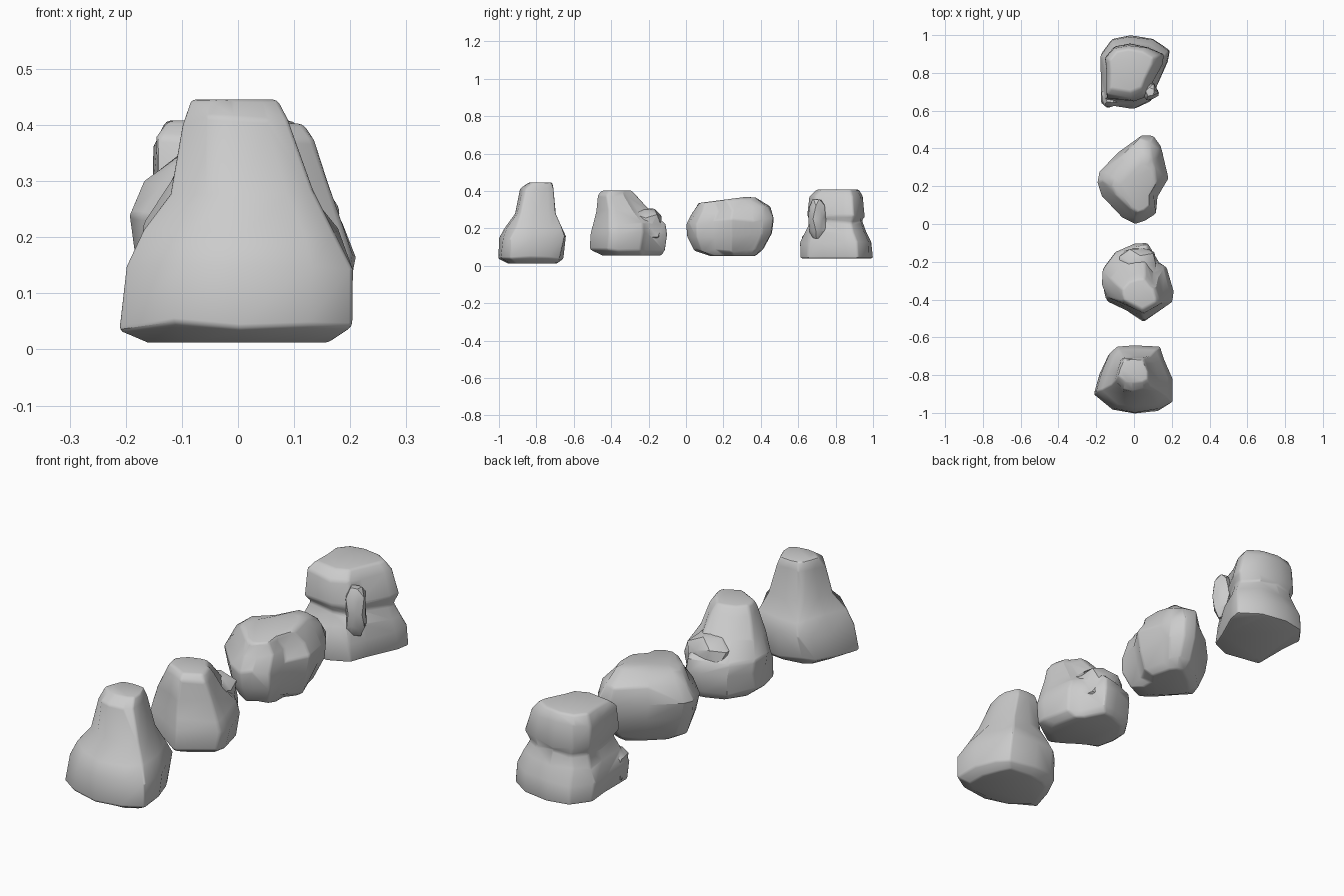
import bpy, bmesh, math, random
from mathutils import Vector

if "Cube" in bpy.data.objects:
    bpy.data.objects.remove(bpy.data.objects["Cube"])

random.seed(4)


def make_object(name, bm):
    bmesh.ops.recalc_face_normals(bm, faces=bm.faces[:])
    mesh = bpy.data.meshes.new(name)
    bm.to_mesh(mesh)
    bm.free()
    ob = bpy.data.objects.new(name, mesh)
    bpy.context.collection.objects.link(ob)
    return ob


def apply(ob, kind, **settings):
    mod = ob.modifiers.new(kind.lower(), kind)
    for key, value in settings.items():
        setattr(mod, key, value)
    bpy.context.view_layer.objects.active = ob
    bpy.ops.object.modifier_apply(modifier=mod.name)


def loft(name, plan, levels, tilt=0.0, jitter=0.006):
    """Fit the plan outline into each level's (z, x0, x1, y0, y1) and skin."""
    xs, ys = [p[0] for p in plan], [p[1] for p in plan]
    bm, rings = bmesh.new(), []
    mid = (min(ys) + max(ys)) / 2
    for i, (z, x0, x1, y0, y1) in enumerate(levels):
        inner = 0 < i < len(levels) - 1
        ring = []
        for x, y in plan:
            u = (x - min(xs)) / (max(xs) - min(xs))
            v = (y - min(ys)) / (max(ys) - min(ys))
            co = Vector((x0 + u * (x1 - x0), y0 + v * (y1 - y0), z))
            co.z += tilt * (co.y - mid) * i / (len(levels) - 1)
            if inner:
                co += Vector([random.uniform(-jitter, jitter) for _ in range(3)])
                co.z += random.uniform(-jitter, jitter)
            ring.append(bm.verts.new(co))
        rings.append(ring)
    n = len(plan)
    for a, b in zip(rings, rings[1:]):
        for k in range(n):
            bm.faces.new((a[k], a[(k + 1) % n], b[(k + 1) % n], b[k]))
    bm.faces.new(rings[0][::-1])
    bm.faces.new(rings[-1])
    return make_object(name, bm)


def chunk(center, size, turn=0.0):
    """Lumpy block fused onto a rock."""
    bm = bmesh.new()
    bmesh.ops.create_icosphere(bm, subdivisions=2, radius=1)
    for v in bm.verts:
        co = v.co
        p = sum(abs(c) ** 5 for c in co) ** 0.2
        co = co / p * random.uniform(0.95, 1.03)
        x, y = co.x * size[0] / 2, co.y * size[1] / 2
        v.co = (center[0] + x * math.cos(turn) - y * math.sin(turn),
                center[1] + x * math.sin(turn) + y * math.cos(turn),
                center[2] + co.z * size[2] / 2)
    return make_object("chunk", bm)


def rock(name, plan, levels, chunks=(), tilt=0.0):
    ob = loft(name, plan, levels, tilt)
    apply(ob, 'BEVEL', width=0.01, segments=2, limit_method='ANGLE',
          angle_limit=math.radians(35))
    for c in chunks:
        part = chunk(*c)
        apply(ob, 'BOOLEAN', object=part, operation='UNION', solver='EXACT')
        bpy.data.objects.remove(part)
    bpy.ops.object.select_all(action='DESELECT')
    ob.select_set(True)
    bpy.context.view_layer.objects.active = ob
    bpy.ops.object.shade_smooth_by_angle(angle=math.radians(32))


# tall tapering rock at the front
rock("tapered_rock",
     [(-.21, -.89), (-.11, -.98), (0, -1), (.13, -.985), (.2, -.94), (.2, -.82),
      (.16, -.71), (.13, -.65), (0, -.635), (-.1, -.65), (-.14, -.68), (-.18, -.78)],
     [(.012, -.16, .16, -.95, -.69), (.04, -.21, .20, -1, -.66),
      (.15, -.195, .2, -.995, -.64), (.21, -.165, .175, -.965, -.66),
      (.275, -.122, .128, -.915, -.69), (.41, -.10, .088, -.885, -.705),
      (.445, -.085, .07, -.84, -.715)])

# rock with a high front and a lower rear shoulder
rock("shouldered_rock",
     [(-.17, -.32), (-.15, -.4), (-.04, -.46), (.05, -.52), (.2, -.42), (.2, -.36),
      (.17, -.23), (.13, -.2), (.07, -.09), (0, -.1), (-.1, -.14), (-.17, -.24)],
     [(.055, -.12, .15, -.45, -.13), (.085, -.16, .19, -.52, -.11),
      (.17, -.17, .205, -.515, -.095), (.22, -.165, .19, -.50, -.11),
      (.29, -.125, .155, -.485, -.19), (.37, -.08, .135, -.468, -.26),
      (.403, -.06, .115, -.45, -.29)],
     [((.02, -.225, .21), (.2, .19, .19), .1)])

# low rounded rock with a tilted flat top
rock("flat_topped_rock",
     [(-.2, .22), (-.17, .16), (-.06, .04), (0, 0), (.06, .02), (.12, .06), (.12, .16),
      (.18, .25), (.15, .37), (.14, .42), (.1, .47), (.04, .48), (-.08, .38), (-.18, .28)],
     [(.052, -.10, .11, .13, .37), (.085, -.15, .14, .04, .42),
      (.16, -.18, .17, .005, .465), (.24, -.2, .18, -.005, .475),
      (.30, -.165, .155, .035, .45), (.345, -.11, .125, .055, .37),
      (.358, -.075, .11, .065, .32)], tilt=0.13)

# stacked rock at the back: wide foot, waist and cap
rock("stacked_rock",
     [(-.17, .64), (0, .61), (.09, .65), (.12, .73), (.18, .86), (.19, .92),
      (.1, .98), (-.02, 1), (-.12, .98), (-.18, .9), (-.17, .8)],
     [(.04, -.175, .19, .61, 1), (.12, -.18, .185, .61, .99),
      (.185, -.155, .165, .635, .965), (.235, -.14, .14, .66, .945),
      (.27, -.152, .155, .645, .955), (.37, -.155, .135, .66, .95),
      (.408, -.13, .10, .70, .925)],
     [((.085, .70, .25), (.08, .08, .21), .5),
      ((-.125, .67, .11), (.09, .1, .14), .2)])
